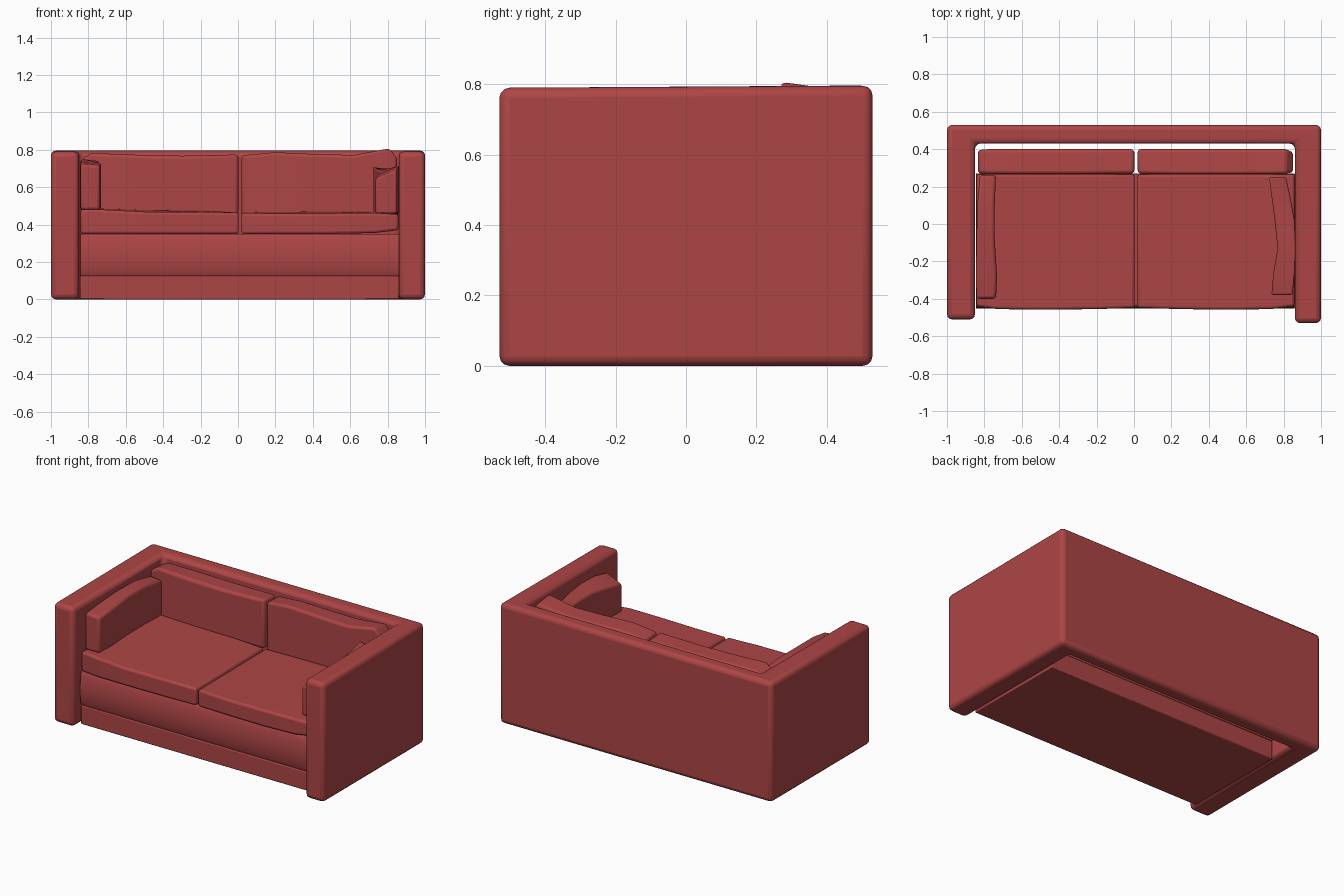
import bpy, bmesh

red = bpy.data.materials.new("red_fabric")
red.diffuse_color = (0.42, 0.06, 0.06, 1)


def finish(name, bm, bevel, segments=3):
    bmesh.ops.recalc_face_normals(bm, faces=bm.faces[:])
    mesh = bpy.data.meshes.new(name)
    bm.to_mesh(mesh)
    bm.free()
    ob = bpy.data.objects.new(name, mesh)
    bpy.context.collection.objects.link(ob)
    mesh.materials.append(red)
    mod = ob.modifiers.new("bevel", 'BEVEL')
    mod.width, mod.segments = bevel, segments
    mod.limit_method, mod.angle_limit = 'ANGLE', 0.7
    bpy.ops.object.select_all(action='DESELECT')
    ob.select_set(True)
    bpy.context.view_layer.objects.active = ob
    bpy.ops.object.shade_smooth_by_angle(angle=0.6)
    return ob


def loft(name, rings, bevel, segments=3):
    """Skin a run of closed cross-sections and cap both ends."""
    bm = bmesh.new()
    loops = [[bm.verts.new(p) for p in ring] for ring in rings]
    n = len(loops[0])
    for a, b in zip(loops, loops[1:]):
        for i in range(n):
            j = (i + 1) % n
            bm.faces.new((a[i], a[j], b[j], b[i]))
    bm.faces.new(loops[0])
    bm.faces.new(loops[-1])
    return finish(name, bm, bevel, segments)


def cushion(name, axis, sections, bevel):
    """Sections: (position, low side, high side, bottom, top low, top high)."""
    rings = []
    for t, lo, hi, z0, zl, zh in sections:
        quad = [(lo, z0), (hi, z0), (hi, zh), (lo, zl)]
        rings.append([(t, s, z) if axis == 'x' else (s, t, z) for s, z in quad])
    loft(name, rings, bevel)


# U-shaped frame: both arms and the back
plan = [(-1, -.51), (-.85, -.51), (-.85, .43), (.86, .43), (.86, -.53),
        (1, -.53), (1, .53), (-1, .53)]
loft("arms_and_back", [[(x, y, 0) for x, y in plan],
                       [(x, y, .79 + .006 * (y > 0)) for x, y in plan]], .028)

# Plinth and gently bowed front panel
plinth = [(-.44, 0), (.27, 0), (.27, .125), (-.44, .125)]
panel = [(.27, .125), (.27, .35), (-.436, .35), (-.447, .325), (-.452, .23),
         (-.447, .15), (-.436, .125)]
for name, prof, bev in (("plinth", plinth, .006), ("base_panel", panel, .004)):
    loft(name, [[(x, y, z) for y, z in prof] for x in (-.845, .86)], bev, 2)

# Seat cushions
cushion("seat_cushion_left", 'x', [
    (-.842, -.440, .265, .350, .482, .485), (-.73, -.455, .265, .350, .480, .485),
    (-.50, -.458, .265, .350, .468, .478), (-.20, -.455, .265, .350, .468, .475),
    (.004, -.448, .265, .350, .464, .465)], .014)
cushion("seat_cushion_right", 'x', [
    (.018, -.448, .265, .350, .462, .465), (.25, -.455, .265, .350, .458, .468),
    (.50, -.458, .265, .350, .460, .470), (.73, -.455, .265, .355, .462, .470),
    (.858, -.440, .265, .370, .455, .470)], .014)

# Back cushions with uneven top edges
cushion("back_cushion_left", 'x', [
    (-.835, .27, .395, .45, .75, .75), (-.78, .268, .40, .45, .785, .77),
    (-.60, .266, .40, .45, .775, .77), (-.30, .266, .40, .45, .768, .765),
    (.002, .27, .40, .45, .776, .765)], .018)
cushion("back_cushion_right", 'x', [
    (.02, .27, .40, .44, .770, .765), (.20, .266, .40, .44, .788, .775),
    (.42, .266, .40, .44, .777, .77), (.62, .266, .40, .44, .772, .77),
    (.81, .27, .40, .44, .810, .79), (.85, .275, .385, .44, .755, .75)], .016)

# Loose side cushions against the arms
cushion("side_cushion_left", 'y', [
    (-.40, -.842, -.738, .478, .725, .715), (-.28, -.845, -.732, .478, .735, .73),
    (-.08, -.842, -.745, .478, .75, .74), (.10, -.838, -.745, .478, .75, .74),
    (.262, -.825, -.738, .478, .725, .715)], .016)
cushion("side_cushion_right", 'y', [
    (-.38, .735, .848, .46, .645, .695), (-.26, .745, .858, .46, .665, .715),
    (-.13, .768, .862, .46, .675, .715), (.02, .752, .858, .46, .69, .70),
    (.15, .735, .835, .46, .70, .69), (.25, .722, .812, .46, .71, .68)], .010)
